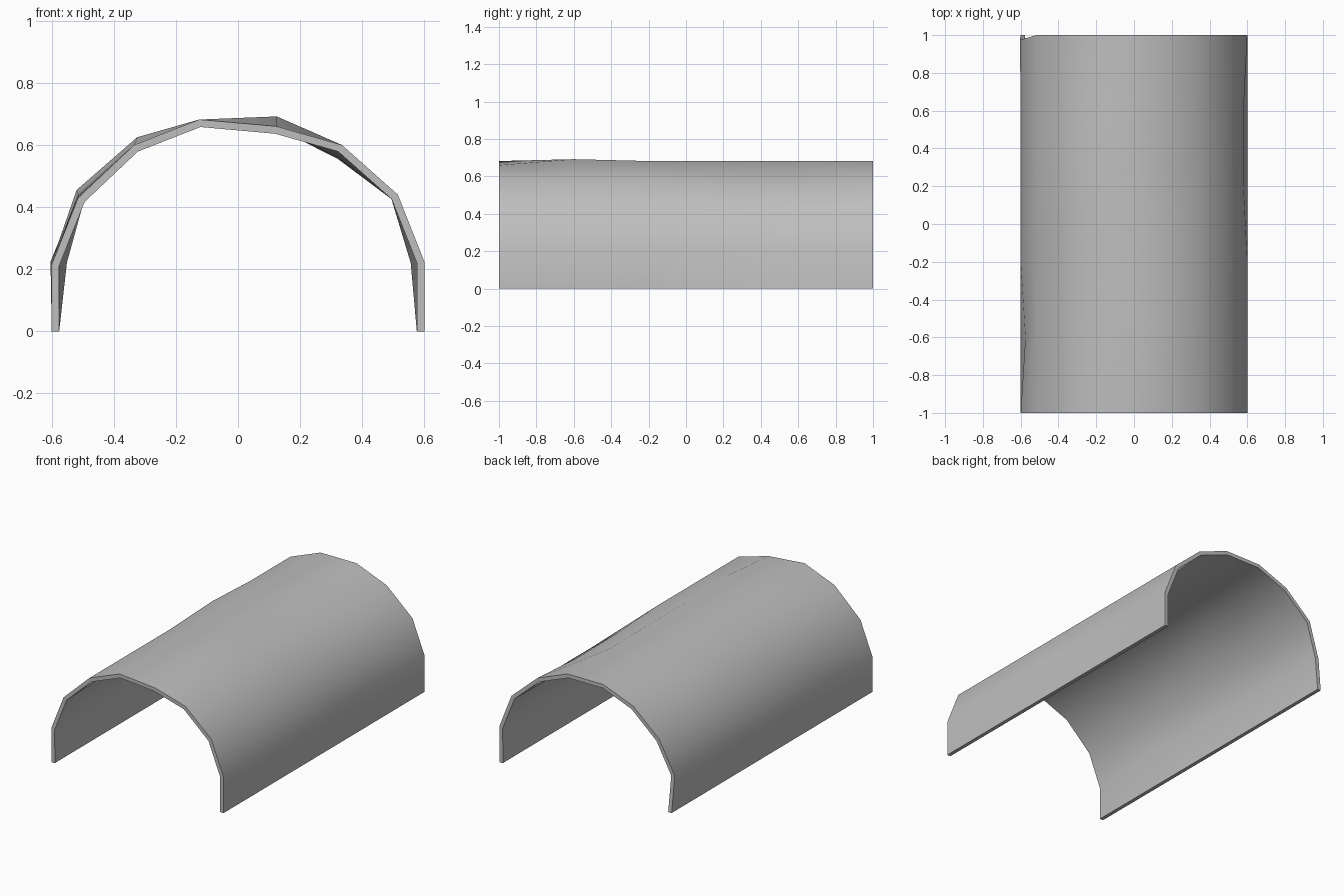
import bpy
import bmesh

cube = bpy.data.objects.get("Cube")
if cube:
    bpy.data.objects.remove(cube, do_unlink=True)

# Flat grey material
grey = bpy.data.materials.new("plain grey")
grey.use_nodes = True
colour = (0.52, 0.52, 0.52, 1)
grey.diffuse_color = colour
grey.node_tree.nodes["Principled BSDF"].inputs["Base Color"].default_value = colour

# Half of the arch outline, mirrored to the other side
half = [(0.6, 0), (0.6, 0.225), (0.515, 0.44), (0.335, 0.6), (0.125, 0.682)]
outline = [(-x, z) for x, z in half] + half[::-1]
ring_y = [-1, -0.6, -0.2, 0.2, 0.6, 1]

# Small hand-made dents and bulges: (ring, outline point) -> offset
dents = {
    (0, 1): (0, 0, -0.01),
    (0, 2): (0, 0, -0.01),
    (0, 5): (0, 0, -0.022),
    (1, 5): (0, 0, 0.01),
    (1, 1): (0.025, 0, 0),
    (3, 2): (-0.005, 0, 0.015),
    (3, 3): (0.01, 0, 0.025),
    (3, 8): (-0.02, 0, 0),
    (4, 8): (-0.02, 0, 0),
    (3, 6): (0, 0, -0.02),
    (4, 6): (0, 0, -0.025),
    (5, 1): (-0.004, -0.025, 0),
}

# Outer skin of the barrel vault
bm = bmesh.new()
rings = []
for r, y in enumerate(ring_y):
    ring = []
    for p, (x, z) in enumerate(outline):
        dx, dy, dz = dents.get((r, p), (0, 0, 0))
        ring.append(bm.verts.new((x + dx, y + dy, z + dz)))
    rings.append(ring)
for a, b in zip(rings, rings[1:]):
    for i in range(len(outline) - 1):
        bm.faces.new((a[i], b[i], b[i + 1], a[i + 1]))
bmesh.ops.recalc_face_normals(bm, faces=bm.faces)
bm.faces.ensure_lookup_table()
top = max(bm.faces, key=lambda f: f.calc_center_median().z)
if top.normal.z < 0:
    bmesh.ops.reverse_faces(bm, faces=bm.faces)

mesh = bpy.data.meshes.new("arched_shell")
bm.to_mesh(mesh)
bm.free()
mesh.materials.append(grey)
shell = bpy.data.objects.new("arched_shell", mesh)
bpy.context.collection.objects.link(shell)

# Wall thickness, inwards
bpy.ops.object.select_all(action="DESELECT")
shell.select_set(True)
bpy.context.view_layer.objects.active = shell
wall = shell.modifiers.new("wall", "SOLIDIFY")
wall.thickness = 0.024
wall.offset = -1
wall.use_even_offset = True
bpy.ops.object.modifier_apply(modifier=wall.name)

# Level feet and smooth skin with crisp rims
for v in shell.data.vertices:
    if v.co.z < 0.03:
        v.co.z = 0
    v.co.y = max(-1, min(1, v.co.y))
bpy.ops.object.shade_smooth_by_angle(angle=0.7)
